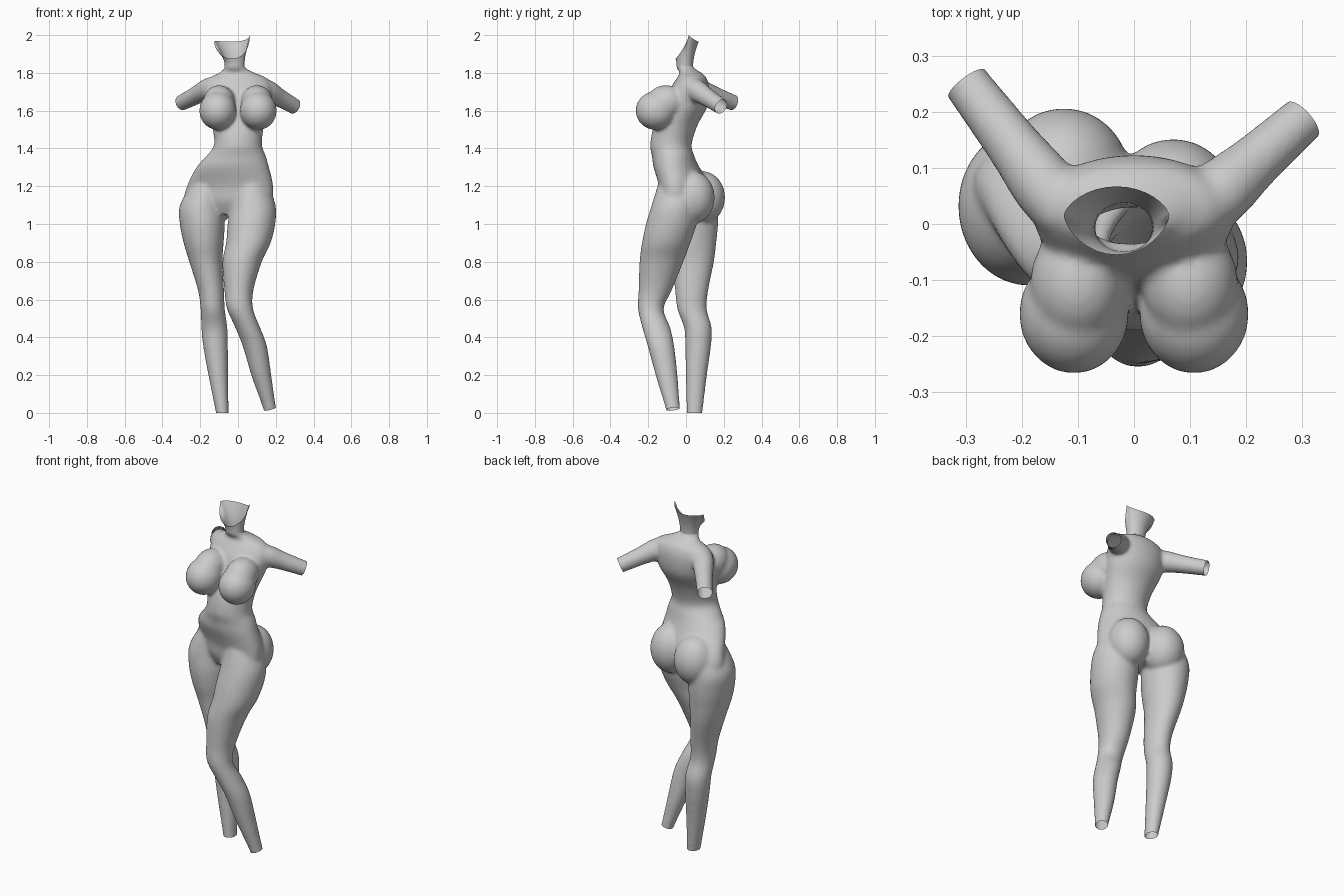
import bpy, bmesh
from math import sin, cos, pi
from mathutils import Vector, Matrix

if "Cube" in bpy.data.objects:
    bpy.data.objects.remove(bpy.data.objects["Cube"])

SEG = 32
body = bmesh.new()


def spline(rows, steps=5):
    """Catmull-Rom smoothing of a list of section rows."""
    out = []
    for i in range(len(rows) - 1):
        a, b, c, d = (rows[max(0, min(len(rows) - 1, i + k))] for k in (-1, 0, 1, 2))
        for s in range(steps):
            t = s / steps
            out.append([q + 0.5 * t * (r - p + t * (2*p - 5*q + 4*r - s4 + t * (3*(q - r) + s4 - p)))
                        for p, q, r, s4 in zip(a, b, c, d)])
    return out + [list(rows[-1])]


def bridge(bm, rings):
    for lo, hi in zip(rings, rings[1:]):
        for i in range(SEG):
            j = (i + 1) % SEG
            bm.faces.new((lo[i], lo[j], hi[j], hi[i]))


def loft(rows, matrix=Matrix()):
    """Closed loft of ellipses: rows of (z, cx, cy, rx, ry, turn), rising."""
    rings = []
    for z, cx, cy, rx, ry, turn in spline(sorted(rows)):
        ring = []
        for i in range(SEG):
            a = 2 * pi * i / SEG
            x, y = rx * cos(a), ry * sin(a)
            ring.append(body.verts.new(matrix @ Vector((
                cx + x * cos(turn) - y * sin(turn),
                cy + x * sin(turn) + y * cos(turn), z))))
        rings.append(ring)
    bridge(body, rings)
    body.faces.new(rings[0][::-1])
    body.faces.new(rings[-1])


def ball(c, r):
    bmesh.ops.create_uvsphere(body, u_segments=32, v_segments=20, radius=1,
                              matrix=Matrix.Translation(c) @ Matrix.Diagonal((*r, 1)))


def make(name, bm):
    me = bpy.data.meshes.new(name)
    bm.to_mesh(me)
    bm.free()
    ob = bpy.data.objects.new(name, me)
    bpy.context.collection.objects.link(ob)
    return ob


# torso, with the pelvis turned about z
loft([(1.88, -.018, -.01, .051, .042, 0), (1.83, -.018, -.006, .054, .045, 0),
      (1.80, -.005, .025, .095, .058, 0), (1.77, 0, .03, .155, .08, 0),
      (1.71, 0, .018, .18, .105, 0), (1.62, 0, -.005, .165, .117, 0),
      (1.52, 0, -.055, .138, .115, 0), (1.42, 0, -.08, .127, .11, 0),
      (1.36, -.01, -.068, .158, .112, -.1), (1.30, -.028, -.05, .195, .118, -.2),
      (1.20, -.042, -.005, .238, .122, -.33), (1.12, -.053, .005, .245, .115, -.36),
      (1.05, -.057, 0, .19, .075, -.36)])

# straight leg and bent leg
loft([(1.22, -.15, .03, .09, .11, 0), (1.1, -.19, .033, .118, .135, 0),
      (1.0, -.189, .03, .119, .14, 0), (.9, -.182, .03, .106, .13, 0),
      (.8, -.17, .035, .088, .113, 0), (.65, -.143, .03, .069, .088, 0),
      (.55, -.134, .032, .064, .078, 0), (.45, -.125, .063, .069, .073, 0),
      (.35, -.119, .064, .065, .068, 0), (.2, -.105, .055, .052, .056, 0),
      (0, -.083, .045, .034, .042, 0), (-.05, -.078, .043, .032, .04, 0)])
loft([(1.22, .065, -.045, .09, .10, 0), (1.1, .08, -.06, .119, .122, 0),
      (1.0, .071, -.078, .126, .134, 0), (.9, .055, -.105, .118, .128, 0),
      (.8, .022, -.13, .104, .116, 0), (.65, .005, -.163, .077, .088, 0),
      (.55, .011, -.186, .069, .068, 0), (.45, .052, -.157, .066, .074, 0),
      (.35, .09, -.132, .064, .07, 0), (.2, .123, -.103, .053, .058, 0),
      (.03, .166, -.071, .035, .039, 0), (-.04, .183, -.058, .033, .037, 0)])

# hips and bust
ball((-.125, .085, 1.14), (.118, .122, .14))
ball((.07, .035, 1.14), (.112, .117, .14))
for s in (-1, 1):
    ball((s * .107, -.16, 1.6), (.098, .107, .102))
    ball((s * .1, -.105, 1.645), (.085, .105, .09))

# upper arms
arm_ends = []
for p, q in (((-.135, .035, 1.725), (-.298, .25, 1.642)), ((.13, .035, 1.72), (.30, .186, 1.622))):
    p, q = Vector(p), Vector(q)
    n = (q - p).normalized()
    length = (q - p).length
    m = Matrix.Translation(p) @ n.to_track_quat('Z', 'Y').to_matrix().to_4x4()
    loft([(-.03, 0, 0, .05, .05, 0), (.04, 0, 0, .058, .058, 0), (length * .5, 0, 0, .049, .049, 0),
          (length, 0, 0, .042, .042, 0), (length + .05, 0, 0, .04, .04, 0)], m)
    arm_ends.append((q, n))

# blend the parts into one skin
bmesh.ops.recalc_face_normals(body, faces=body.faces)
blend = make("body_blend", body)
rm = blend.modifiers.new("remesh", 'REMESH')
rm.mode = 'VOXEL'
rm.voxel_size = .009
sm = blend.modifiers.new("smooth", 'SMOOTH')
sm.factor = .5
sm.iterations = 10
skin = bmesh.new()
skin.from_object(blend, bpy.context.evaluated_depsgraph_get())
bpy.data.objects.remove(blend)

# cut the limbs and neck open
cuts = arm_ends + [(Vector((-.083, .045, 0)), Vector((0, 0, -1))),
                   (Vector((.168, -.07, .02)), Vector((.25, .15, -1)).normalized()),
                   (Vector((-.018, -.006, 1.84)), Vector((0, 0, 1)))]
for co, n in cuts:
    faces = [f for f in skin.faces if (f.calc_center_median() - co).length < .11]
    edges = {e for f in faces for e in f.edges}
    verts = {v for f in faces for v in f.verts}
    bmesh.ops.bisect_plane(skin, geom=list(verts) + list(edges) + faces,
                           plane_co=co, plane_no=n, clear_outer=True)
torso = make("body", skin)

# flared neck with a slanted open rim
nk = bmesh.new()
rings = []
for k in range(9):
    t = k / 8
    f = t ** 1.7
    ring = []
    for i in range(SEG):
        a = 2 * pi * i / SEG
        c, s = cos(a), sin(a)
        side = 1.985 + .015 * c
        rim_z = side + (1.965 - side) * s if s > 0 else side + (1.875 - side) * abs(s) ** .9
        base = Vector((-.018 + .052 * c, -.006 + .043 * s, 1.835))
        rim = Vector((-.031 + .094 * c, .015 + (.052 if s > 0 else .07) * s * abs(s) ** .3, rim_z))
        p = base.lerp(rim, f)
        p.z = base.z + (rim.z - base.z) * t
        ring.append(nk.verts.new(p))
    rings.append(ring)
bridge(nk, rings)
neck = make("neck", nk)

for ob in (torso, neck):
    for poly in ob.data.polygons:
        poly.use_smooth = True
